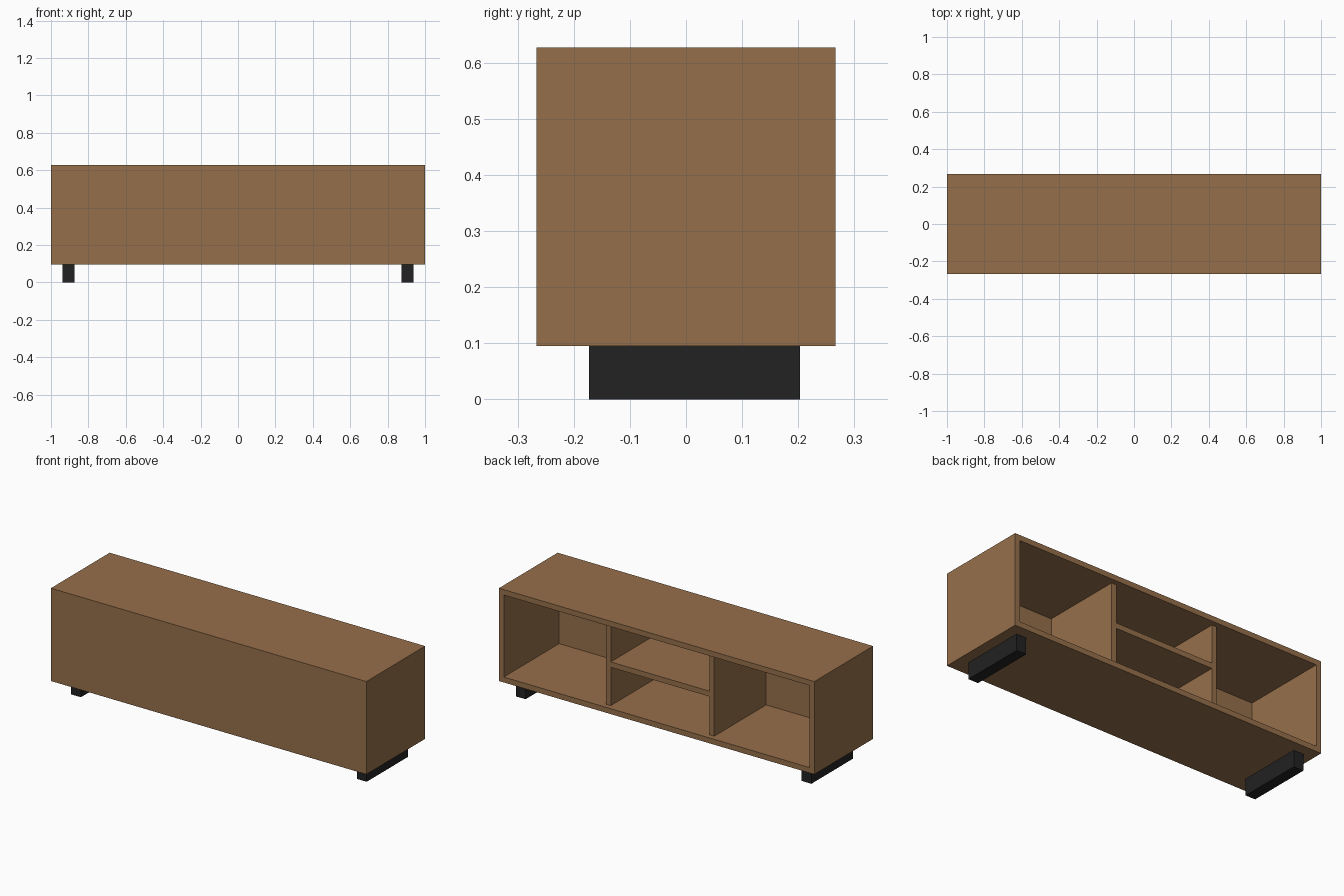
import bpy, bmesh
from mathutils import Vector

cube = bpy.data.objects.get("Cube")
if cube:
    bpy.data.objects.remove(cube, do_unlink=True)

T = 0.031                 # board thickness
D = 0.266                 # half depth
Z0, Z1 = 0.095, 0.627     # underside and top of the cabinet


def material(name, rgb):
    m = bpy.data.materials.new(name)
    m.use_nodes = True
    m.diffuse_color = (*rgb, 1)
    m.node_tree.nodes["Principled BSDF"].inputs["Base Color"].default_value = (*rgb, 1)
    return m


wood = material("brown wood", (0.305, 0.159, 0.070))
black = material("black", (0.016, 0.016, 0.016))


def box(name, lo, hi, mat, edit=None):
    """Box between two corners, with an optional bmesh edit."""
    lo, hi = Vector(lo), Vector(hi)
    bm = bmesh.new()
    bmesh.ops.create_cube(bm, size=1)
    bmesh.ops.scale(bm, vec=hi - lo, verts=bm.verts)
    bmesh.ops.translate(bm, vec=(lo + hi) / 2, verts=bm.verts)
    if edit:
        edit(bm)
    me = bpy.data.meshes.new(name)
    bm.to_mesh(me)
    bm.free()
    me.materials.append(mat)
    ob = bpy.data.objects.new(name, me)
    bpy.context.collection.objects.link(ob)
    return ob


def hollow_from_back(bm):
    """Inset the back face and push it in, leaving the front panel."""
    back = max(bm.faces, key=lambda f: f.calc_center_median().y)
    bmesh.ops.inset_region(bm, faces=[back], thickness=T, use_even_offset=True)
    pushed = bmesh.ops.extrude_discrete_faces(bm, faces=[back])["faces"][0]
    bmesh.ops.translate(bm, vec=(0, T - 2 * D, 0), verts=pushed.verts)
    bmesh.ops.recalc_face_normals(bm, faces=bm.faces)


# Cabinet shell, open at the back
box("cabinet_shell", (-1, -D, Z0), (1, D, Z1), wood, hollow_from_back)

# Dividers and feet on both sides
X = 0.328                 # divider centre
for side, s in (("left", 1), ("right", -1)):
    box(side + "_divider", (s * X - T / 2, T - D, Z0 + T),
        (s * X + T / 2, D - T, Z1 - T), wood)
    box(side + "_foot", (s * 0.906 - T, -0.173, 0),
        (s * 0.906 + T, 0.203, Z0), black)

# Middle shelf between the dividers
mid = (Z0 + Z1) / 2
box("middle_shelf", (-X + T / 2, T - D, mid - T / 2),
    (X - T / 2, D - T, mid + T / 2), wood)
